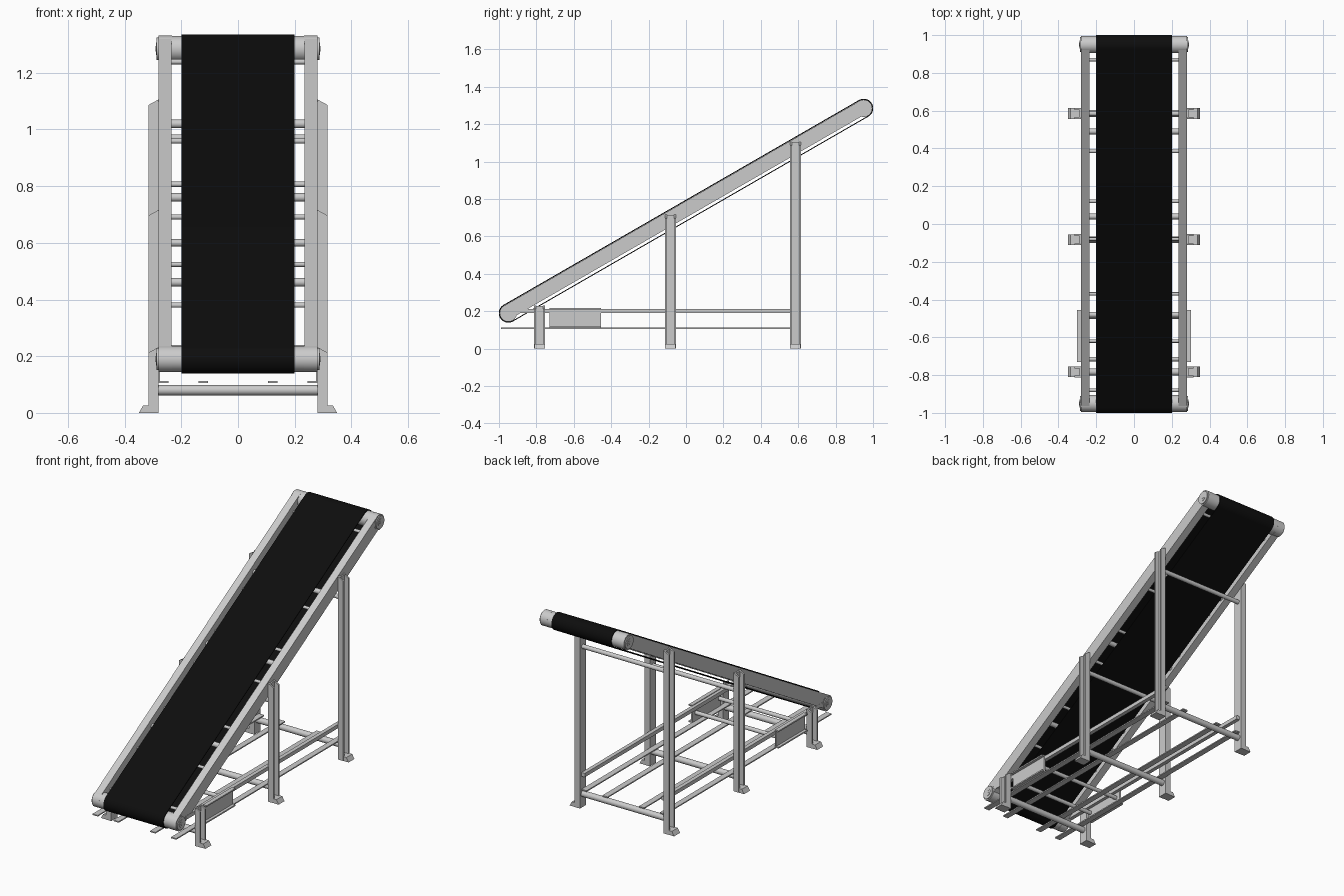
import bpy, bmesh, math
from mathutils import Vector

if "Cube" in bpy.data.objects:
    bpy.data.objects.remove(bpy.data.objects["Cube"])

LOW, HIGH = (-0.95, 0.19), (0.95, 1.285)
SLOPE = (HIGH[1] - LOW[1]) / (HIGH[0] - LOW[0])
ANG = math.atan(SLOPE)


def axis_z(y):
    return LOW[1] + (y - LOW[0]) * SLOPE


def along(p, s, n):
    """Point offset from p along the incline (s) and normal to it (n), in y-z."""
    return (p[0] + s * math.cos(ANG) - n * math.sin(ANG),
            p[1] + s * math.sin(ANG) + n * math.cos(ANG))


def prism(bm, pts, axis, lo, hi, smooth=False):
    """Extrude a 2D profile along x (pts are y,z) or y (pts are x,z)."""
    def co(p, d):
        return Vector((d, p[0], p[1])) if axis == 'x' else Vector((p[0], d, p[1]))
    a = [bm.verts.new(co(p, lo)) for p in pts]
    b = [bm.verts.new(co(p, hi)) for p in pts]
    bm.faces.new(a)
    bm.faces.new(b[::-1])
    n = len(pts)
    for i in range(n):
        f = bm.faces.new((a[i], b[i], b[(i + 1) % n], a[(i + 1) % n]))
        f.smooth = smooth


def box(bm, x0, x1, y0, y1, z0, z1):
    prism(bm, [(y0, z0), (y1, z0), (y1, z1), (y0, z1)], 'x', x0, x1)


def rod(bm, c, r, x0, x1, n=24):
    pts = [(c[0] + r * math.cos(2 * math.pi * i / n),
            c[1] + r * math.sin(2 * math.pi * i / n)) for i in range(n)]
    prism(bm, pts, 'x', x0, x1, True)


def finish(name, bm, mirror=False):
    bmesh.ops.recalc_face_normals(bm, faces=bm.faces)
    me = bpy.data.meshes.new(name)
    bm.to_mesh(me)
    bm.free()
    ob = bpy.data.objects.new(name, me)
    bpy.context.collection.objects.link(ob)
    if mirror:
        ob.modifiers.new("Mirror", 'MIRROR')
    return ob


# Belt: closed stadium loop with thickness
def loop(r, n=20):
    pts = []
    for c, start in ((HIGH, -math.pi / 2), (LOW, math.pi / 2)):
        for i in range(n + 1):
            t = ANG + start + math.pi * i / n
            pts.append((c[0] + r * math.cos(t), c[1] + r * math.sin(t)))
    return pts


bm = bmesh.new()
rings = [[bm.verts.new((x, *p)) for p in loop(r)]
         for r, x in ((0.051, -0.2), (0.051, 0.2), (0.046, 0.2), (0.046, -0.2))]
n = len(rings[0])
for k in range(4):
    a, b = rings[k], rings[(k + 1) % 4]
    for i in range(n):
        f = bm.faces.new((a[i], a[(i + 1) % n], b[(i + 1) % n], b[i]))
        f.smooth = k in (0, 2)
belt = finish("belt", bm)
belt.data.set_sharp_from_angle(angle=math.radians(40))
black = bpy.data.materials.new("black_rubber")
black.diffuse_color = (0.004, 0.004, 0.004, 1)
black.use_nodes = True
black.node_tree.nodes["Principled BSDF"].inputs["Base Color"].default_value = black.diffuse_color
belt.data.materials.append(black)

# End pulleys with hubs
for name, c in (("lower_pulley", LOW), ("upper_pulley", HIGH)):
    bm = bmesh.new()
    rod(bm, c, 0.0455, -0.236, 0.236, 40)
    finish(name, bm)
    bm = bmesh.new()
    rod(bm, c, 0.046, 0.233, 0.281, 40)
    rod(bm, c, 0.039, 0.28, 0.287, 40)
    rod(bm, c, 0.022, 0.286, 0.289)
    rod(bm, c, 0.010, 0.288, 0.291)
    finish(name + "_bearing", bm, True)

# Inclined side rails
bm = bmesh.new()
prism(bm, [along(LOW, 0, 0.045), along(LOW, 0, -0.032),
           along(HIGH, 0, -0.032), along(HIGH, 0, 0.045)], 'x', 0.235, 0.28)
finish("side_rail", bm, True)

# Idler rollers and thin tie rods under the belt
bm = bmesh.new()
for y in (0.49, 0.04, -0.48):
    rod(bm, (y, axis_z(y)), 0.015, -0.236, 0.236)
finish("idler_rollers", bm)
bm = bmesh.new()
for y in (0.87, 0.385, 0.12, -0.08, -0.37, -0.62, -0.88):
    rod(bm, (y, axis_z(y)), 0.009, -0.236, 0.236, 16)
finish("tie_rods", bm)

# Channel legs with slanted tops and wedge feet
LEGS = (("front", -0.783, 0.232), ("middle", -0.083, 0.716), ("rear", 0.585, 1.106))
for name, y, top in LEGS:
    bm = bmesh.new()
    box(bm, 0.28, 0.289, y - 0.028, y + 0.028, 0, top - 0.004)
    side = [(0.28, 0), (0.315, 0), (0.315, top - 0.019), (0.28, top)]
    for s in (-1, 1):
        y0, y1 = sorted((y + s * 0.029, y + s * 0.019))
        prism(bm, side, 'y', y0, y1)
    finish(name + "_leg", bm, True)
    bm = bmesh.new()
    prism(bm, [(0.28, 0), (0.35, 0), (0.335, 0.026), (0.28, 0.026)],
          'y', y - 0.028, y + 0.028)
    finish(name + "_foot", bm, True)

# Cross tubes between the legs
bm = bmesh.new()
for _, y, _ in LEGS:
    rod(bm, (y, 0.08), 0.018, -0.28, 0.28)
for y, z in ((-0.083, 0.6), (0.585, 0.97)):
    rod(bm, (y, z), 0.013, -0.281, 0.281)
for y in (-0.715, -0.49):
    rod(bm, (y, 0.16), 0.012, -0.281, 0.281)
finish("leg_cross_tubes", bm)

# Lengthwise bars joining the legs
bm = bmesh.new()
box(bm, 0.257, 0.281, -0.9, 0.6, 0.19, 0.213)
finish("lengthwise_bar", bm, True)

# Flat lengthwise slats of the lower frame
bm = bmesh.new()
for x in (0.105, 0.245):
    box(bm, x, x + 0.035, -0.99, 0.6, 0.105, 0.112)
finish("lower_slats", bm, True)

# Side panels with outward flanges
bm = bmesh.new()
box(bm, 0.276, 0.284, -0.73, -0.455, 0.11, 0.217)
box(bm, 0.28, 0.301, -0.73, -0.455, 0.11, 0.118)
box(bm, 0.28, 0.301, -0.73, -0.455, 0.209, 0.217)
finish("side_panel", bm, True)
